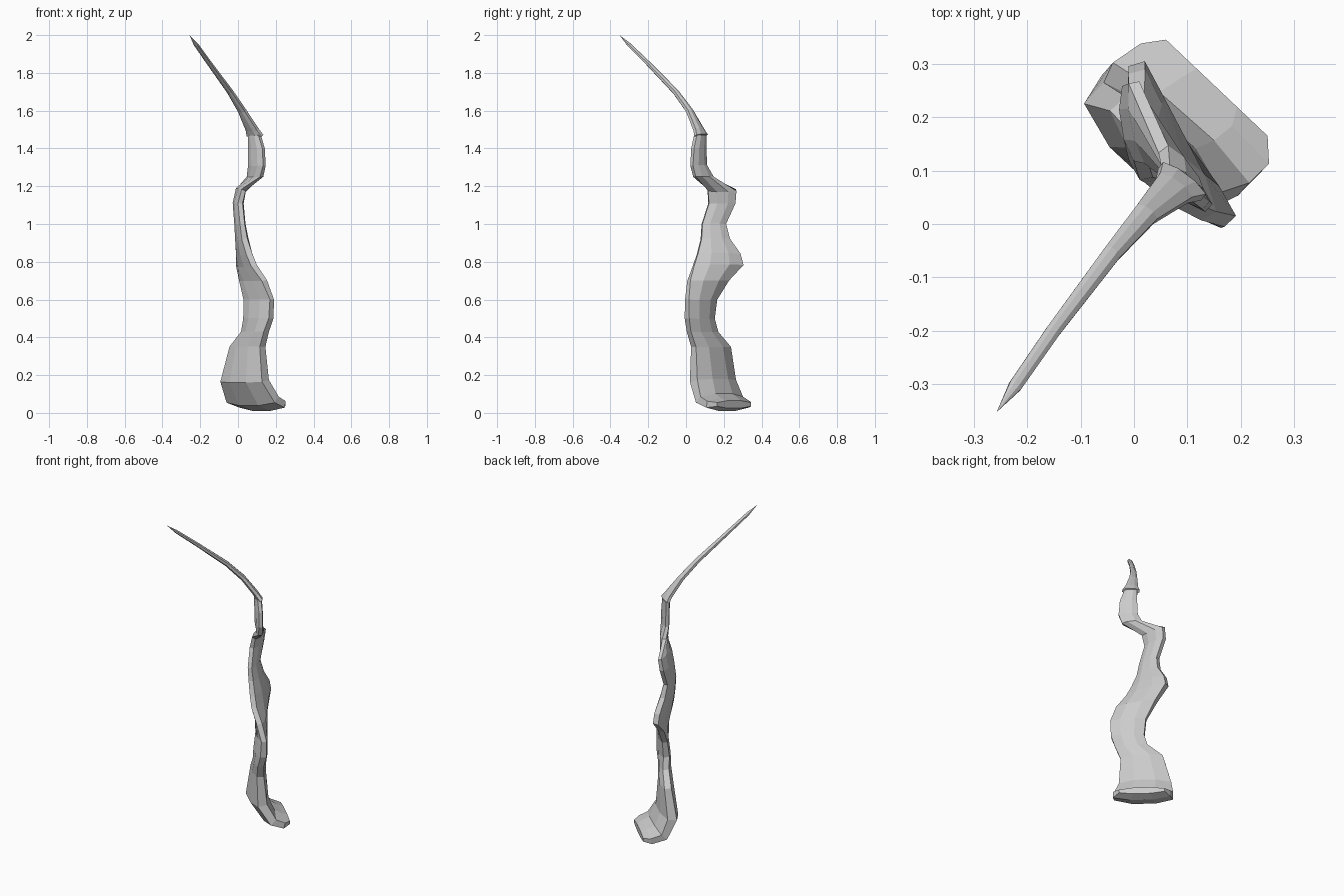
import bpy, bmesh
from mathutils import Vector

# Eight-sided flattened cross-section: (along width, along thickness)
SECTION = [(-1, .5), (-.4, 1), (.4, 1), (1, .5), (1, -.5), (.4, -1), (-.4, -1), (-1, -.5)]


def loft(name, rows, tip=None):
    """Skin a ribbon through rows of (z, back edge x, y, front edge x, y, thickness)."""
    back = [Vector((r[1], r[2], r[0])) for r in rows]
    front = [Vector((r[3], r[4], r[0])) for r in rows]
    mid = [(a + b) / 2 for a, b in zip(back, front)]
    bm = bmesh.new()
    rings = []
    for i, row in enumerate(rows):
        tangent = mid[min(i + 1, len(mid) - 1)] - mid[max(i - 1, 0)]
        half = (front[i] - back[i]) / 2
        normal = half.cross(tangent).normalized() * row[5] / 2
        ring = []
        for u, v in SECTION:
            p = mid[i] + half * u + normal * v
            p.z = max(p.z, 0)
            ring.append(bm.verts.new(p))
        rings.append(ring)
    n = len(SECTION)
    for a, b in zip(rings, rings[1:]):
        for k in range(n):
            j = (k + 1) % n
            bm.faces.new((a[k], a[j], b[j], b[k]))
    bm.faces.new(rings[0][::-1])
    if tip:
        t = bm.verts.new(tip)
        for k in range(n):
            bm.faces.new((rings[-1][k], rings[-1][(k + 1) % n], t))
    else:
        bm.faces.new(rings[-1])
    bmesh.ops.recalc_face_normals(bm, faces=bm.faces)
    mesh = bpy.data.meshes.new(name)
    bm.to_mesh(mesh)
    bm.free()
    obj = bpy.data.objects.new(name, mesh)
    bpy.context.collection.objects.link(obj)
    return obj


# Wavy body, from the outer rim of the foot up to the neck
loft("wavy_body", [
    (.045, .06, .345, .25, .165, .04),
    (.045, .01, .335, .25, .11, .07),
    (.07, -.05, .29, .205, .065, .09),
    (.17, -.075, .245, .145, .04, .11),
    (.35, -.03, .225, .13, .04, .08),
    (.43, .03, .16, .15, .015, .07),
    (.50, .04, .14, .175, .005, .07),
    (.60, .04, .155, .18, .005, .06),
    (.70, .02, .22, .14, .015, .065),
    (.78, .005, .30, .085, .04, .065),
    (.84, .005, .285, .06, .06, .065),
    (.92, .005, .23, .035, .08, .06),
    (1.0, -.003, .21, .023, .085, .05),
    (1.11, -.01, .26, .012, .12, .05),
    (1.18, .0, .265, .03, .115, .045),
    (1.25, .055, .14, .125, .045, .045),
    (1.31, .06, .105, .14, .03, .04),
    (1.40, .06, .10, .135, .035, .04),
    (1.47, .06, .10, .115, .05, .04),
])

# Pointed spike that leans forward from the neck
loft("curved_spike", [
    (1.468, .05, .11, .13, .05, .035),
    (1.50, .045, .09, .105, .045, .035),
    (1.60, .003, .032, .04, .005, .032),
    (1.70, -.055, -.045, -.028, -.065, .028),
    (1.85, -.162, -.192, -.14, -.208, .022),
    (1.95, -.232, -.295, -.212, -.31, .018),
], tip=(-.257, -.352, 2.0))
